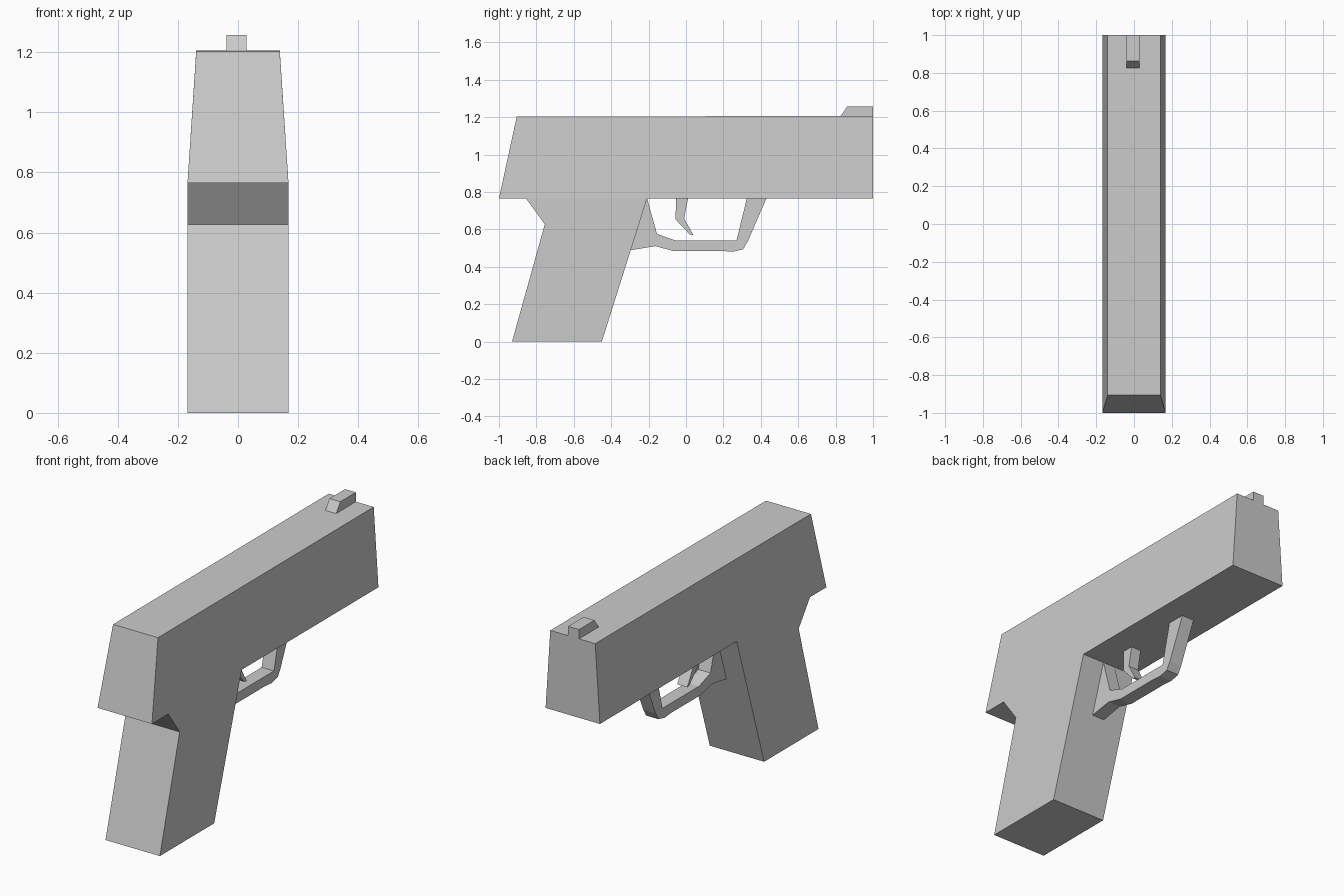
import bpy, bmesh

if "Cube" in bpy.data.objects:
    bpy.data.objects.remove(bpy.data.objects["Cube"])


def extrude_profile(name, points, half_width, centre=0.0, split=None, top=None):
    """Extrude a (y, z) outline across x; `top` = (min z, half width) narrows high points,
    `split` = pair of point indices joined by an edge on both sides."""
    bm = bmesh.new()
    sides = []
    for sign in (-1, 1):
        row = []
        for y, z in points:
            w = top[1] if top and z > top[0] else half_width
            row.append(bm.verts.new((centre + sign * w, y, z)))
        sides.append(row)
    left, right = sides
    n = len(points)
    for i in range(n):
        j = (i + 1) % n
        bm.faces.new((left[i], left[j], right[j], right[i]))
    for row in sides:
        face = bm.faces.new(row)
        if split:
            bmesh.utils.face_split(face, row[split[0]], row[split[1]])
    bmesh.ops.recalc_face_normals(bm, faces=bm.faces)
    mesh = bpy.data.meshes.new(name)
    bm.to_mesh(mesh)
    bm.free()
    obj = bpy.data.objects.new(name, mesh)
    bpy.context.collection.objects.link(obj)
    return obj


# Tapered slide and raked grip, one continuous body
body = [(-0.905, 1.203), (-1, 0.765), (-0.855, 0.765), (-0.755, 0.627),
        (-0.93, 0), (-0.45, 0), (-0.208, 0.765), (1, 0.765), (1, 1.206)]
extrude_profile("slide_and_grip", body, 0.168, split=(2, 6), top=(1.0, 0.139))

# Front sight
sight = [(0.825, 1.204), (0.863, 1.258), (1, 1.258), (1, 1.204)]
extrude_profile("front_sight", sight, 0.0335, -0.005)

# Trigger guard loop
guard = [(-0.208, 0.765), (-0.297, 0.488), (-0.165, 0.51), (-0.07, 0.485),
         (0.19, 0.485), (0.25, 0.48), (0.305, 0.493), (0.33, 0.535),
         (0.43, 0.765), (0.325, 0.765), (0.27, 0.54), (-0.055, 0.54), (-0.155, 0.575)]
extrude_profile("trigger_guard", guard, 0.038, -0.005)

# Trigger
trigger = [(-0.053, 0.765), (-0.056, 0.653), (0.02, 0.573),
           (0.04, 0.568), (-0.01, 0.658), (0.011, 0.765)]
extrude_profile("trigger", trigger, 0.031, -0.005)
